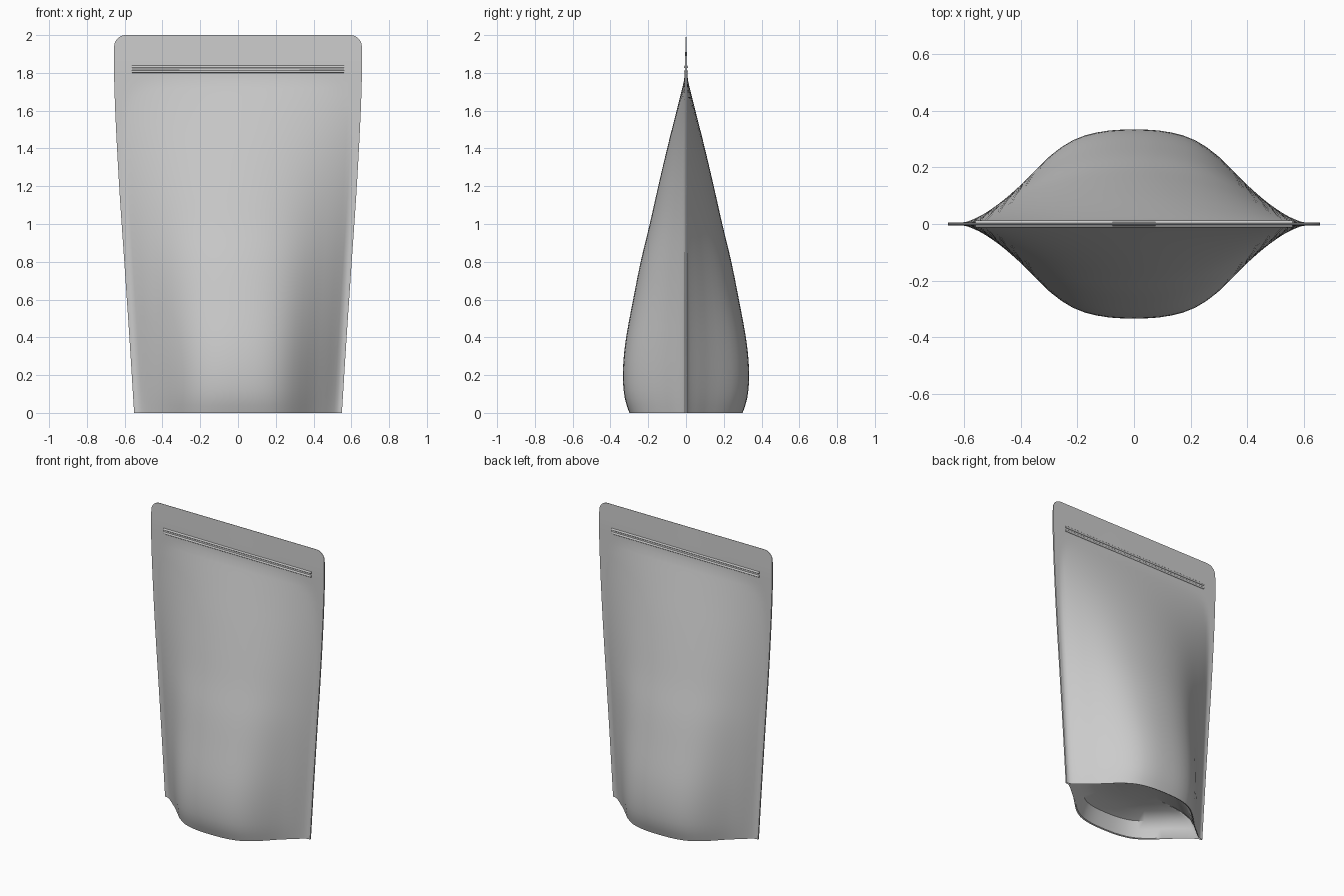
import bpy, bmesh, math

if "Cube" in bpy.data.objects:
    bpy.data.objects.remove(bpy.data.objects["Cube"])


def curve(points, t):
    """Smooth interpolation through (position, value) points."""
    if t <= points[0][0]:
        return points[0][1]
    last = len(points) - 1

    def slope(i):
        a, b = points[max(i - 1, 0)], points[min(i + 1, last)]
        return (b[1] - a[1]) / (b[0] - a[0])
    for i in range(last):
        (x0, y0), (x1, y1) = points[i], points[i + 1]
        if t <= x1:
            h = x1 - x0
            s = (t - x0) / h
            return ((2*s**3 - 3*s*s + 1) * y0 + (s**3 - 2*s*s + s) * h * slope(i)
                    + (3*s*s - 2*s**3) * y1 + (s**3 - s*s) * h * slope(i + 1))
    return points[-1][1]


WIDTH = [(0, .55), (.4, .575), (.8, .602), (1.2, .629), (1.6, .65), (1.85, .657), (2, .655)]
DEPTH = [(0, .30), (.05, .317), (.1, .328), (.18, .334), (.28, .331), (.4, .317),
         (.6, .28), (.8, .24), (1, .192), (1.2, .147), (1.4, .1), (1.6, .05),
         (1.7, .025), (1.77, .009), (1.85, .006), (2, .001)]
SECTION = [(0, 1), (.18, .985), (.36, .91), (.5, .76), (.63, .54), (.72, .375),
           (.82, .22), (.9, .095), (.96, .02), (1, 0)]
N = 40
R = .06


def half_width(z):
    w = curve(WIDTH, z)
    if z > 2 - R:
        w -= R - math.sqrt(max(0, R*R - (z - 2 + R)**2))
    return w


def half_depth(u, z):
    blend = min(1, z / 1.5)
    low = curve(SECTION, abs(u))
    high = max(0, 1 - (abs(u) / .96)**2)
    edge = .005 if z < 1.85 else .001 + .004 * (2 - z) / .15
    return max(edge, curve(DEPTH, z) * (low * (1 - blend) + high * blend))


def ring(bm, z, sx=1, sy=1, height=None):
    w = half_width(z)
    us = [math.sin(math.pi / 2 * (2 * i / N - 1)) for i in range(N + 1)]
    pts = [(u, -1) for u in us] + [(u, 1) for u in reversed(us)]
    return [bm.verts.new((u * w * sx, s * half_depth(u, z) * sy,
                          z if height is None else height)) for u, s in pts]


def bridge(bm, a, b):
    for i in range(len(a)):
        j = (i + 1) % len(a)
        bm.faces.new((a[i], a[j], b[j], b[i]))


# Pouch shell with sealed edges and recessed bottom gusset
bm = bmesh.new()
levels = [.04 * i for i in range(49)] + [2 - R + R * math.sin(math.pi / 2 * i / 8) for i in range(1, 9)]
rings = [ring(bm, z) for z in levels]
for a, b in zip(rings, rings[1:]):
    bridge(bm, a, b)
bm.faces.new(rings[-1])
previous = rings[0]
for sx, sy, h in ((.985, .97, .004), (.93, .95, .06), (.86, .9, .11), (.7, .65, .14), (.4, .3, .155)):
    inner = ring(bm, 0, sx, sy, h)
    bridge(bm, inner, previous)
    previous = inner
bm.faces.new(list(reversed(previous)))
bmesh.ops.recalc_face_normals(bm, faces=bm.faces)
mesh = bpy.data.meshes.new("pouch")
bm.to_mesh(mesh)
bm.free()
pouch = bpy.data.objects.new("pouch", mesh)
bpy.context.collection.objects.link(pouch)
bpy.context.view_layer.objects.active = pouch
pouch.select_set(True)
bpy.ops.object.shade_smooth_by_angle(angle=math.radians(45))

# Press-seal zipper ridges on both faces
for side, label in ((-1, "front"), (1, "back")):
    for z, name in ((1.807, "lower"), (1.832, "upper")):
        bpy.ops.mesh.primitive_cylinder_add(vertices=12, radius=.007, depth=1.12,
                                            location=(0, side * .005, z),
                                            rotation=(0, math.pi / 2, 0))
        ridge = bpy.context.object
        ridge.name = f"{label}_{name}_zipper_ridge"
        bpy.ops.object.shade_smooth_by_angle(angle=math.radians(40))
